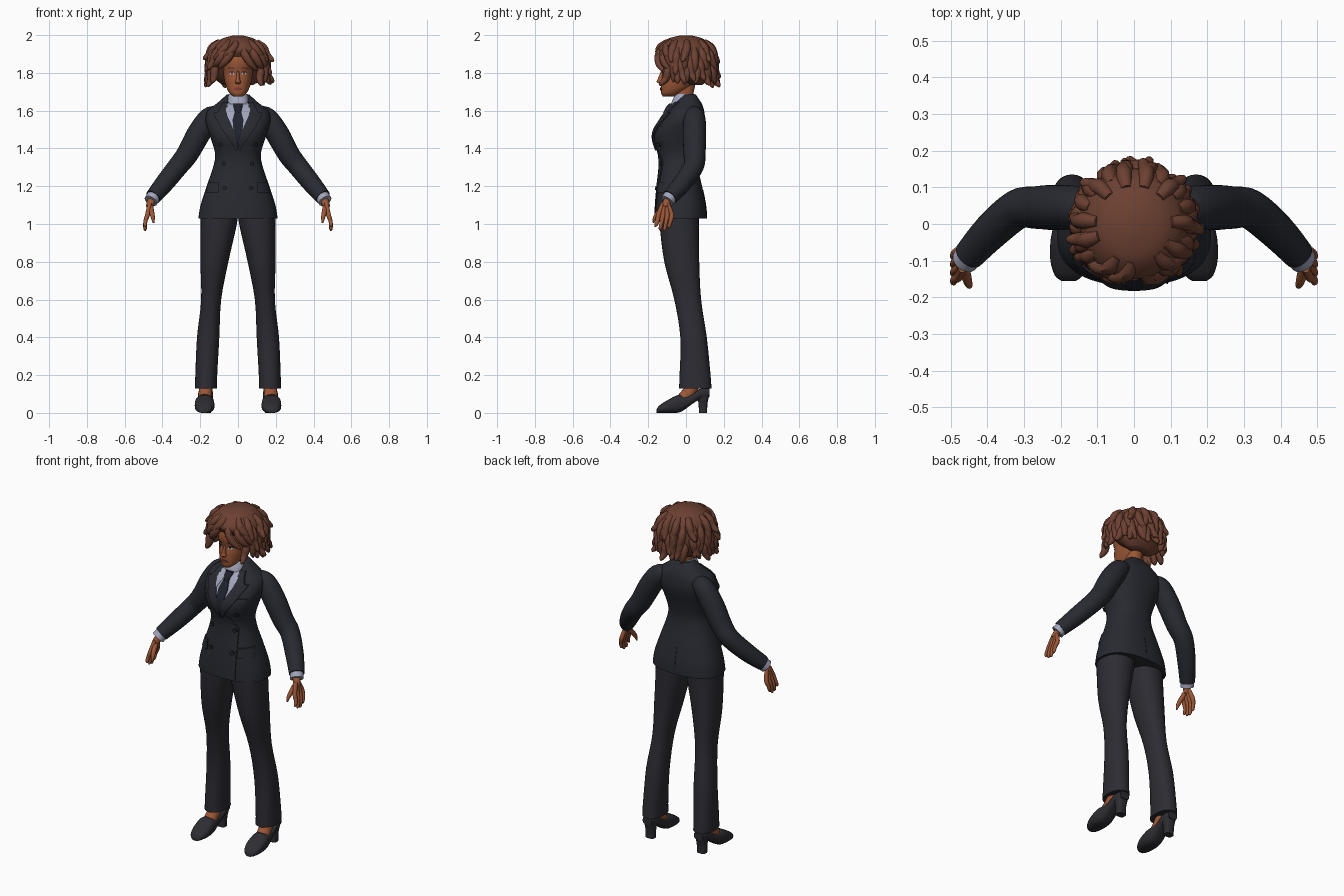
import bpy, bmesh, math, random
from mathutils import Vector

random.seed(4)
if "Cube" in bpy.data.objects:
    bpy.data.objects.remove(bpy.data.objects["Cube"])


def material(name, r, g, b):
    m = bpy.data.materials.new(name)
    m.use_nodes = True
    m.diffuse_color = (r, g, b, 1)
    bsdf = m.node_tree.nodes["Principled BSDF"]
    bsdf.inputs["Base Color"].default_value = (r, g, b, 1)
    bsdf.inputs["Roughness"].default_value = 0.8
    return m


SUIT = material("suit charcoal", .021, .023, .031)
TROUSER = material("trouser charcoal", .025, .025, .033)
SKIN = material("warm skin", .33, .095, .038)
HAIR = material("brown hair", .15, .052, .031)
SHIRT = material("pale blue shirt", .36, .38, .50)
TIE = material("dark tie", .014, .016, .026)
SHOE = material("shoe grey", .026, .026, .032)
EYE = material("eye white", .6, .55, .55)
LIP = material("lip brown", .2, .045, .03)


# ---- helpers ----
def spline(rows, steps=4):
    """Smooth interpolation through rows of numbers."""
    rows = [Vector(r) for r in rows]
    out = []
    for i in range(len(rows) - 1):
        a, b = rows[max(i - 1, 0)], rows[i]
        c, d = rows[i + 1], rows[min(i + 2, len(rows) - 1)]
        for k in range(steps):
            t = k / steps
            out.append(.5 * (2 * b + (c - a) * t + (2 * a - 5 * b + 4 * c - d) * t * t
                             + (3 * b - a - 3 * c + d) * t ** 3))
    return out + [rows[-1]]


def skin(bm, rings):
    """Join rings of points into a closed body."""
    vs = [[bm.verts.new(p) for p in ring] for ring in rings]
    n = len(vs[0])
    for a, b in zip(vs, vs[1:]):
        for i in range(n):
            bm.faces.new((a[i], a[(i + 1) % n], b[(i + 1) % n], b[i]))
    bm.faces.new(vs[0])
    bm.faces.new(vs[-1])


def finish(name, bm, mat, mirror=False):
    bmesh.ops.recalc_face_normals(bm, faces=bm.faces[:])
    me = bpy.data.meshes.new(name)
    bm.to_mesh(me)
    bm.free()
    me.materials.append(mat)
    ob = bpy.data.objects.new(name, me)
    bpy.context.collection.objects.link(ob)
    bpy.ops.object.select_all(action='DESELECT')
    ob.select_set(True)
    bpy.context.view_layer.objects.active = ob
    bpy.ops.object.shade_smooth_by_angle(angle=math.radians(45))
    if mirror:
        ob.modifiers.new("Mirror", 'MIRROR').use_mirror_merge = False
    return ob


def loft(name, rows, mat, power=2.2, mirror=False, lengthwise=False, seg=32):
    """Rows: height, centre x, half width, front, back (or y, x, half, low, high)."""
    bm = bmesh.new()
    rings = []
    for h, xc, w, lo, hi in spline(rows):
        ring = []
        for i in range(seg):
            a = 2 * math.pi * i / seg
            c, s = (math.copysign(abs(v) ** (2 / power), v) for v in (math.cos(a), math.sin(a)))
            x, d = xc + w * c, (lo + hi) / 2 + (hi - lo) / 2 * s
            ring.append((x, h, d) if lengthwise else (x, d, h))
        rings.append(ring)
    skin(bm, rings)
    return finish(name, bm, mat, mirror)


def tube(bm, pts, seg=12, steps=4):
    """Round tube through points with radii."""
    sm = spline(pts, steps)
    n = Vector((.31, .9, .2))
    rings = []
    for i, p in enumerate(sm):
        t = (sm[min(i + 1, len(sm) - 1)].xyz - sm[max(i - 1, 0)].xyz).normalized()
        n = (n - t * n.dot(t)).normalized()
        m = t.cross(n)
        rings.append([p.xyz + p[3] * (n * math.cos(a) + m * math.sin(a))
                      for a in (2 * math.pi * k / seg for k in range(seg))])
    skin(bm, rings)


def tubes(name, paths, mat, mirror=False, seg=12):
    bm = bmesh.new()
    for p in paths:
        tube(bm, [Vector(q) for q in p], seg)
    return finish(name, bm, mat, mirror)


def row_at(rows, z):
    for a, b in zip(rows, rows[1:]):
        if a[0] <= z <= b[0]:
            return a.lerp(b, (z - a[0]) / (b[0] - a[0]))
    return rows[0] if z < rows[0][0] else rows[-1]


def patch(name, body, rows, mat, off=.007, power=2.4, mirror=False, back=False):
    """Thin plate hugging a lofted body; rows: height, left x, right x."""
    sm, side = spline(body), 1 if back else -1
    bm = bmesh.new()
    rings = []
    for a, b in zip(rows, rows[1:]):
        for k in range(5):
            z, xl, xr = Vector(a).lerp(Vector(b), k / 4)
            if k == 0 and a is not rows[0]:
                continue
            _, _, w, lo, hi = row_at(sm, z)
            top, under = [], []
            for i in range(9):
                x = xl + (xr - xl) * i / 8
                y = (1 - min(abs(x) / w, .995) ** power) ** (1 / power)
                y = (lo + hi) / 2 + side * y * (hi - lo) / 2
                top.append((x, y + side * off, z))
                under.append((x, y - side * .002, z))
            rings.append(top + under[::-1])
    skin(bm, rings)
    return finish(name, bm, mat, mirror)


# ---- jacket ----
jacket = [(1.03, 0, .21, -.168, .11), (1.1, 0, .198, -.165, .105), (1.2, 0, .166, -.157, .085),
          (1.3, 0, .132, -.146, .062), (1.37, 0, .121, -.15, .06), (1.45, 0, .143, -.172, .078),
          (1.5, 0, .16, -.165, .093), (1.55, 0, .172, -.135, .1), (1.6, 0, .16, -.1, .096),
          (1.64, 0, .11, -.06, .082), (1.685, 0, .06, -.02, .052)]
loft("jacket_body", jacket, SUIT, 2.4, seg=48)
tubes("sleeves", [[(.1, .04, 1.585, .04), (.15, .045, 1.562, .057), (.21, .045, 1.475, .062),
                   (.268, .045, 1.37, .058), (.318, .04, 1.305, .054), (.39, -.02, 1.215, .05),
                   (.45, -.085, 1.142, .042)]], SUIT, True, 24)
patch("shirt_front", jacket, [(1.43, -.003, .003), (1.52, -.036, .036), (1.58, -.062, .062),
                              (1.64, -.056, .056)], SHIRT, .004)
patch("lapels", jacket, [(1.39, -.012, -.004), (1.43, -.036, -.002), (1.5, -.085, -.024),
                         (1.56, -.118, -.05), (1.588, -.13, -.06), (1.592, -.108, -.06),
                         (1.645, -.08, -.052)], SUIT, .0095, mirror=True)
patch("front_overlap_edge", jacket, [(1.03, .088, .093), (1.33, .088, .093), (1.39, .05, .055),
                                     (1.43, .0, .005)], SUIT, .004)
patch("back_vent", jacket, [(1.03, -.004, .004), (1.18, -.002, .002)], TIE, .002, back=True)
patch("pocket_flaps", jacket, [(1.165, .105, .168), (1.18, .1, .168), (1.222, .102, .158)],
      SUIT, .0095, mirror=True)
patch("breast_pockets", jacket, [(1.5, .1, .142), (1.518, .097, .142)], SUIT, .006, mirror=True)
for z, x in ((1.19, .07), (1.32, .075), (1.42, .092)):
    patch("buttons", jacket, [(z - .011, x - .004, x + .004), (z - .005, x - .011, x + .011),
                              (z + .005, x - .011, x + .011), (z + .011, x - .004, x + .004)],
          TIE, .0095, mirror=True)

# ---- shirt collar, cuffs and tie ----
loft("shirt_collar", [(1.59, 0, .058, -.088, .03), (1.645, 0, .06, -.076, .045),
                      (1.688, 0, .049, -.056, .045)], SHIRT)
patch("collar_wings", jacket, [(1.55, .046, .05), (1.6, .022, .064), (1.635, .01, .06)],
      SHIRT, .0095, mirror=True)
patch("tie_blade", jacket, [(1.43, -.004, .004), (1.5, -.024, .024), (1.55, -.029, .029),
                            (1.6, -.016, .016)], TIE, .0095)
loft("tie_knot", [(1.588, 0, .015, -.122, -.08), (1.615, 0, .024, -.108, -.06),
                  (1.638, 0, .025, -.09, -.05)], TIE)
tubes("shirt_cuffs", [[(.44, -.075, 1.155, .037), (.461, -.1, 1.122, .037)]], SHIRT, True, 24)

# ---- hands ----
hand = [[(.45, -.088, 1.14, .022), (.463, -.105, 1.11, .021), (.47, -.112, 1.09, .018)],
        [(.462, -.12, 1.09, .014), (.455, -.15, 1.055, .013), (.45, -.166, 1.03, .01),
         (.447, -.172, 1.006, .004)]]
for i, drop in enumerate((.985, .968, .964, .978)):
    y = -.145 + .023 * i
    hand.append([(.468, -.122 + .008 * i, 1.11, .011), (.479, y, 1.05, .0125),
                 (.49, y - .006, 1.015, .0105), (.492, y - .014, drop + .01, .009),
                 (.489, y - .018, drop, .003)])
tubes("hands", hand, SKIN, True)

# ---- legs and shoes ----
loft("trouser_legs", [(.13, .169, .059, -.037, .135), (.2, .168, .058, -.034, .13),
                      (.4, .158, .059, -.03, .11), (.6, .142, .053, -.062, .08),
                      (.8, .125, .074, -.115, .07), (1, .102, .096, -.14, .068),
                      (1.07, .1, .1, -.14, .07)], TROUSER, mirror=True)
tubes("ankles", [[(.169, .045, .2, .036), (.171, .03, .13, .035), (.175, -.01, .075, .038)]],
      SKIN, True, 20)
loft("shoes", [(-.155, .178, .02, 0, .02), (-.14, .178, .038, 0, .04), (-.1, .177, .051, 0, .066),
               (-.05, .177, .051, 0, .092), (-.015, .176, .046, .012, .094),
               (.03, .174, .04, .045, .1), (.08, .171, .039, .075, .13),
               (.125, .17, .03, .085, .13)], SHOE, 2.6, True, True)
loft("shoe_heels", [(0, .17, .027, .068, .112), (.05, .17, .028, .066, .114),
                    (.1, .17, .036, .055, .125)], SHOE, 3, True)

# ---- head and face ----
head = [(1.674, 0, .022, -.122, -.06), (1.69, 0, .043, -.131, -.03), (1.72, 0, .06, -.132, .02),
        (1.76, 0, .072, -.131, .06), (1.8, 0, .078, -.126, .08), (1.85, 0, .08, -.136, .09),
        (1.9, 0, .075, -.125, .08), (1.95, 0, .04, -.07, .04)]
loft("head", head, SKIN)
loft("neck", [(1.58, 0, .042, -.05, .04), (1.66, 0, .041, -.055, .035), (1.74, 0, .044, -.06, .05)],
     SKIN)
loft("nose", [(1.742, 0, .011, -.14, -.11), (1.752, 0, .016, -.155, -.11),
              (1.765, 0, .011, -.151, -.11), (1.81, 0, .006, -.132, -.11)], SKIN, 2, seg=16)
patch("lips", head, [(1.706, -.01, .01), (1.714, -.026, .026), (1.723, -.01, .01)], LIP, .005, 2.2)
patch("eyes", head, [(1.788, .027, .036), (1.796, .018, .047), (1.804, .026, .04)],
      EYE, .002, 2.2, True)
patch("irises", head, [(1.789, .029, .035), (1.796, .026, .038), (1.803, .029, .035)],
      LIP, .003, 2.2, True)
patch("eyelids", head, [(1.802, .018, .05), (1.807, .022, .045)], TIE, .004, 2.2, True)
patch("eyebrows", head, [(1.82, .014, .053), (1.828, .02, .056)], HAIR, .004, 2.2, True)

# ---- hair: a full cap with rings of curling locks ----
cap = [(1.735, 0, .08, .02, .085), (1.77, 0, .125, -.03, .125), (1.81, 0, .147, -.07, .143),
       (1.85, 0, .153, -.1, .152), (1.885, 0, .15, -.13, .152), (1.92, 0, .142, -.15, .145),
       (1.955, 0, .12, -.128, .122), (1.983, 0, .08, -.09, .085), (1.998, 0, .025, -.03, .03)]
loft("hair_cap", cap, HAIR, 2)
widths = spline(cap)
locks = []
for start, count, length in ((1.965, 11, .11), (1.93, 18, .13), (1.885, 20, .13), (1.84, 18, .11)):
    for i in range(count):
        a = 2 * math.pi * (i + .5 + random.uniform(-.25, .25)) / count - math.pi
        front = abs(a) < .85
        if front and start < 1.9:
            continue
        drop = length * random.uniform(.85, 1.1) * (.85 if front else 1)
        sweep = math.copysign(.5, a) if front else random.uniform(-.22, .22)
        flare = random.uniform(1.0, 1.04) if front else random.uniform(1.02, 1.2)
        path = []
        for t, out, rad in ((0, .9, .016), (.3, 1, .022), (.65, 1.03, .02), (.9, flare, .013),
                            (1, flare + .02, .003)):
            z = start - drop * t
            r = row_at(widths, max(z, 1.84))[2] * out
            ang = a + sweep * t * t
            path.append((r * math.sin(ang), -r * math.cos(ang), z, rad))
        locks.append(path)
tubes("hair_locks", locks, HAIR, seg=8)
